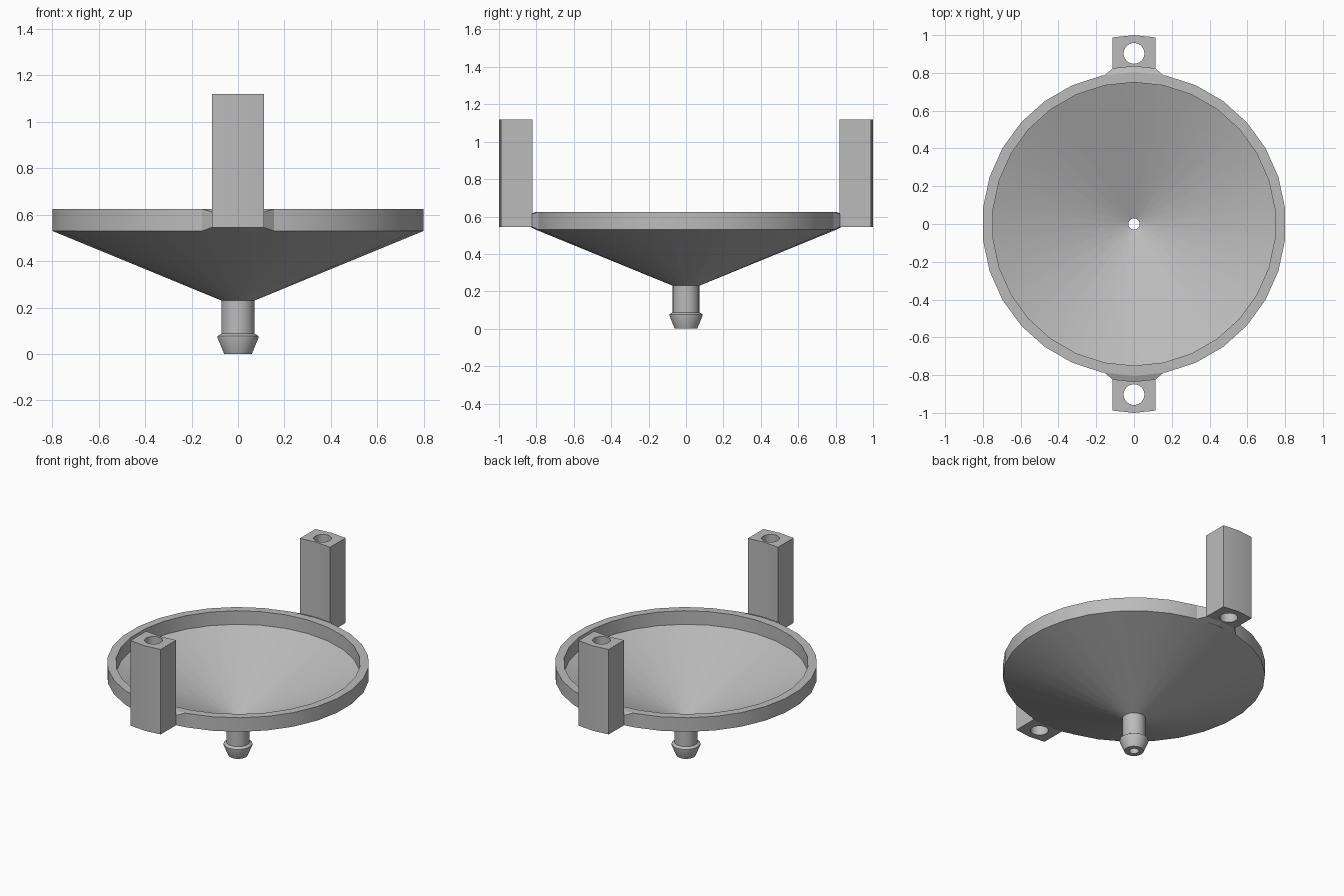
import bpy, bmesh, math

if "Cube" in bpy.data.objects:
    bpy.data.objects.remove(bpy.data.objects["Cube"])

SIDES = 30

grey = bpy.data.materials.new("plain grey")
grey.use_nodes = True
colour = (0.5, 0.5, 0.5, 1)
grey.diffuse_color = colour
grey.node_tree.nodes["Principled BSDF"].inputs["Base Color"].default_value = colour


def finish(bm, name, smooth=True):
    bmesh.ops.recalc_face_normals(bm, faces=bm.faces)
    mesh = bpy.data.meshes.new(name)
    bm.to_mesh(mesh)
    bm.free()
    mesh.materials.append(grey)
    obj = bpy.data.objects.new(name, mesh)
    bpy.context.collection.objects.link(obj)
    if smooth:
        bpy.ops.object.select_all(action="DESELECT")
        obj.select_set(True)
        bpy.context.view_layer.objects.active = obj
        bpy.ops.object.shade_smooth_by_angle(angle=math.radians(25))
    return obj


def circle(bm, radius, z, y=0):
    """Ring of vertices with one corner pointing along y."""
    angles = [math.pi / 2 + math.tau * i / SIDES for i in range(SIDES)]
    return [bm.verts.new((radius * math.cos(a), y + radius * math.sin(a), z)) for a in angles]


def lathe(name, profile):
    """Revolve a closed (radius, z) profile around the z axis."""
    bm = bmesh.new()
    rings = [circle(bm, r, z) for r, z in profile]
    for a, b in zip(rings, rings[1:] + rings[:1]):
        for i in range(SIDES):
            j = (i + 1) % SIDES
            bm.faces.new((a[i], a[j], b[j], b[i]))
    return finish(bm, name)


def loop_edges(bm, verts):
    return [bm.edges.new((verts[i - 1], verts[i])) for i in range(len(verts))]


def post(name, side):
    """Upright block with curved inner and outer faces and a bored hole."""
    bm = bmesh.new()
    outline = [(-0.113, 0.822), (0, 0.834), (0.113, 0.822),
               (0.113, 0.988), (0, 1), (-0.113, 0.988)]
    outer = [bm.verts.new((x, y, 0.545)) for x, y in outline]
    hole = circle(bm, 0.055, 0.545, 0.903)
    edges = loop_edges(bm, outer) + loop_edges(bm, hole)
    bmesh.ops.triangle_fill(bm, edges=edges, use_beauty=True)
    extruded = bmesh.ops.extrude_face_region(bm, geom=bm.faces[:], use_keep_orig=True)
    top = [v for v in extruded["geom"] if isinstance(v, bmesh.types.BMVert)]
    bmesh.ops.translate(bm, vec=(0, 0, 0.575), verts=top)
    for v in bm.verts:
        v.co.y *= side
    return finish(bm, name)


def bracket(name, side):
    """Short tapered link between the rim and a post."""
    bm = bmesh.new()
    sections = []
    for pts, low, high in (
        ([(-0.155, 0.788), (0, 0.802), (0.155, 0.788)], 0.53, 0.625),
        ([(-0.113, 0.824), (0, 0.835), (0.113, 0.824)], 0.545, 0.612),
    ):
        bottom = [bm.verts.new((x, y * side, low)) for x, y in pts]
        upper = [bm.verts.new((x, y * side, high)) for x, y in reversed(pts)]
        sections.append(bottom + upper)
    inner, outer = sections
    for i in range(len(inner)):
        bm.faces.new((inner[i - 1], inner[i], outer[i], outer[i - 1]))
    bm.faces.new(inner)
    bm.faces.new(outer)
    return finish(bm, name, smooth=False)


# Funnel bowl, rim, barbed spout and bore in one profile
lathe("funnel", [
    (0.03, 0), (0.06, 0), (0.088, 0.068), (0.088, 0.077), (0.071, 0.088),
    (0.071, 0.23), (0.804, 0.53), (0.804, 0.625),
    (0.75, 0.625), (0.75, 0.533), (0.03, 0.24),
])

# Mounting posts and their links
for label, side in (("front", -1), ("back", 1)):
    post(label + "_post", side)
    bracket(label + "_bracket", side)
